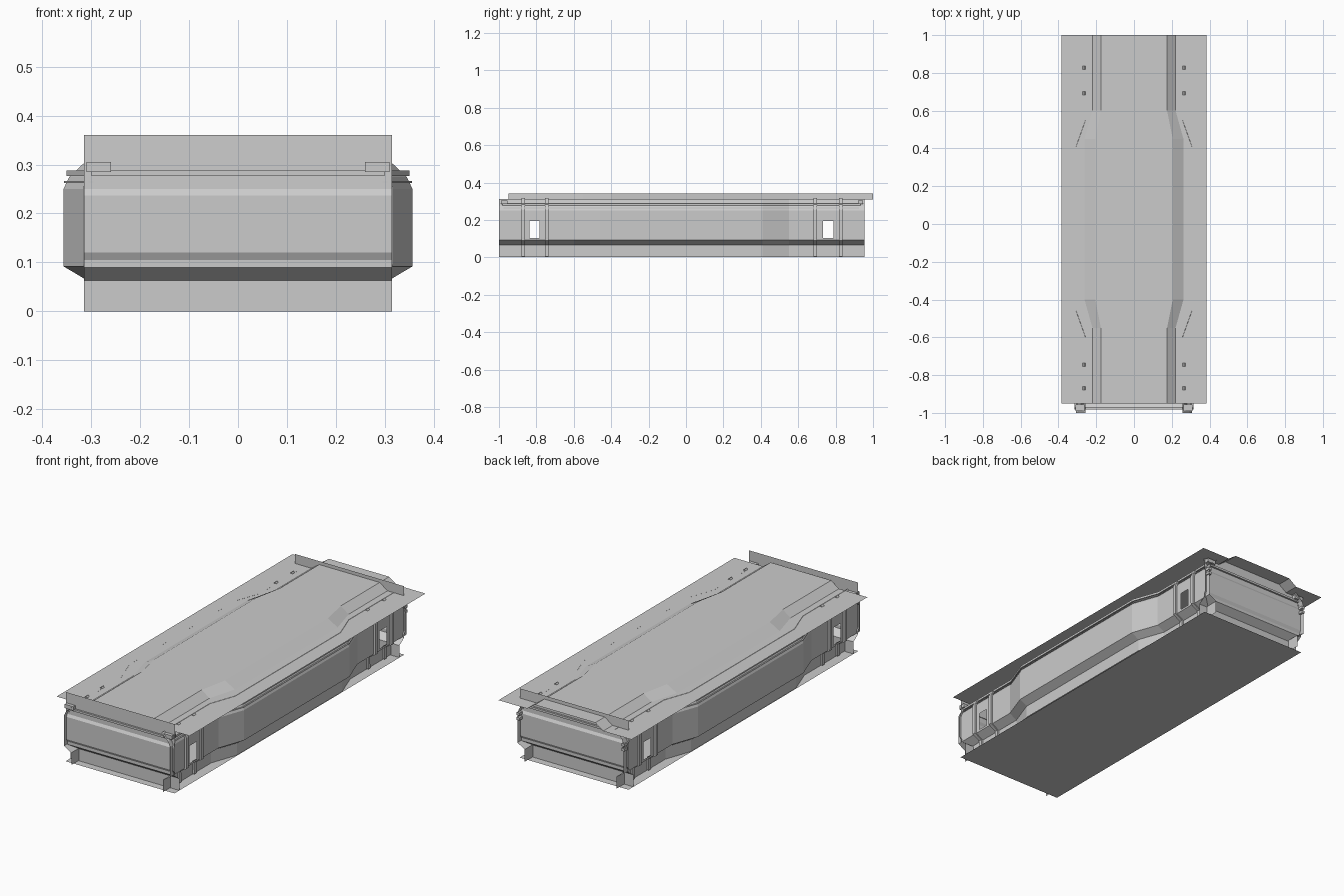
import bpy, bmesh

if "Cube" in bpy.data.objects:
    bpy.data.objects.remove(bpy.data.objects["Cube"])

YC = -0.025  # body centre along its length


def mesh_object(name, verts, faces, mirror=False, solid=0):
    me = bpy.data.meshes.new(name)
    me.from_pydata(verts, [], faces)
    bm = bmesh.new()
    bm.from_mesh(me)
    bmesh.ops.recalc_face_normals(bm, faces=bm.faces)
    bm.to_mesh(me)
    bm.free()
    ob = bpy.data.objects.new(name, me)
    bpy.context.collection.objects.link(ob)
    if solid:
        m = ob.modifiers.new("Thickness", 'SOLIDIFY')
        m.thickness, m.offset = solid, 0
    if mirror:
        ob.modifiers.new("Mirror", 'MIRROR').use_axis = (True, False, False)
    return ob


def loft(name, rings, closed=False, skip=(), **kw):
    """Join equal point rows with quads; skip holds (row, column) openings."""
    n = len(rings[0])
    verts = [p for r in rings for p in r]
    faces = []
    for i in range(len(rings) - 1):
        for j in range(n if closed else n - 1):
            if (i, j) not in skip:
                k = (j + 1) % n
                faces.append((i*n + j, i*n + k, (i+1)*n + k, (i+1)*n + j))
    if closed:
        faces += [tuple(range(n)), tuple(range((len(rings)-1)*n, len(rings)*n))]
    return mesh_object(name, verts, faces, **kw)


def box(name, lo, hi, **kw):
    ring = [(lo[0], lo[2]), (hi[0], lo[2]), (hi[0], hi[2]), (lo[0], hi[2])]
    return loft(name, [[(x, y, z) for x, z in ring] for y in (lo[1], hi[1])],
                closed=True, **kw)


def inset(y):
    """How far the side steps in towards the car ends."""
    return 0.05 * min(1, max(0, (abs(y - YC) - 0.435) / 0.14))


# Side walls: wide in the middle, stepped in at the doors, with door windows
side = [(.315, .003), (.315, .067), (.357, .092), (.357, .103), (.357, .195),
        (.357, .25), (.345, .275), (.315, .303), (.306, .311)]
ys = [-1, -.838, -.782, -.6, -.46, .41, .55, .732, .788, .955]
loft("side_wall", [[(x - inset(y), y, z) for x, z in side] for y in ys],
     skip={(1, 3), (7, 3)}, mirror=True)

# Rain gutter and thin rail along each side
gy = [-.975, -.6, -.46, .41, .55, .925]
for name, x0, x1, z0, z1 in (("gutter", .325, .351, .277, .288),
                             ("side_rail", .345, .356, .262, .266)):
    sec = [(x0, z0), (x1, z0), (x1, z1), (x0, z1)]
    loft(name, [[(x - inset(y), y, z) for x, z in sec] for y in gy],
         closed=True, mirror=True)

# Door pillars following the side profile
for i, y in enumerate((-.87, -.745, .692, .828)):
    path = [(x - .046, z + .002) for x, z in side]
    loft(f"door_pillar_{i}", [[(x, yy, z) for x, z in path]
                              for yy in (y - .009, y + .009)],
         mirror=True, solid=.012)

# End walls with tucked-in skirt, raised panel and upper flap
end = [(.91, 0), (.91, .063), (.948, .09), (.948, .105), (.956, .12),
       (.956, .237), (.948, .25), (.946, .36)]
for name, s in (("front_wall", -1), ("rear_wall", 1)):
    loft(name, [[(x, YC + s * d, z) for d, z in end] for x in (-.315, .315)])
    y0, y1 = sorted((YC + s * .944, YC + s * .957))
    box(name + "_rib", (-.30, y0, .277), (.30, y1, .288))

# Corner brackets
for name, y0, y1 in (("front_bracket", -.99, -.955), ("rear_bracket", .92, .945)):
    box(name, (.26, y0, .285), (.31, y1, .305), mirror=True)
for i, z in enumerate((.21, .235)):
    box(f"rear_hinge_{i}", (.295, .93, z), (.312, .955, z + .014), mirror=True)

# Floor sheet
mesh_object("floor", [(-.315, -.975, 0), (.315, -.975, 0),
                      (.315, .925, 0), (-.315, .925, 0)], [(0, 1, 2, 3)])

# Roof sheet: raised centre with sloped edges, wider in the middle
roof = []
for y, a, b in ((-.95, .175, .22), (-.55, .175, .22), (-.40, .205, .262),
                (.45, .205, .262), (.60, .175, .22), (1.0, .175, .22)):
    half = [(a, .342), (b, .31), (.385, .31)]
    row = [(-x, z) for x, z in reversed(half)] + half
    roof.append([(x, y, z) for x, z in row])
loft("roof", roof)
